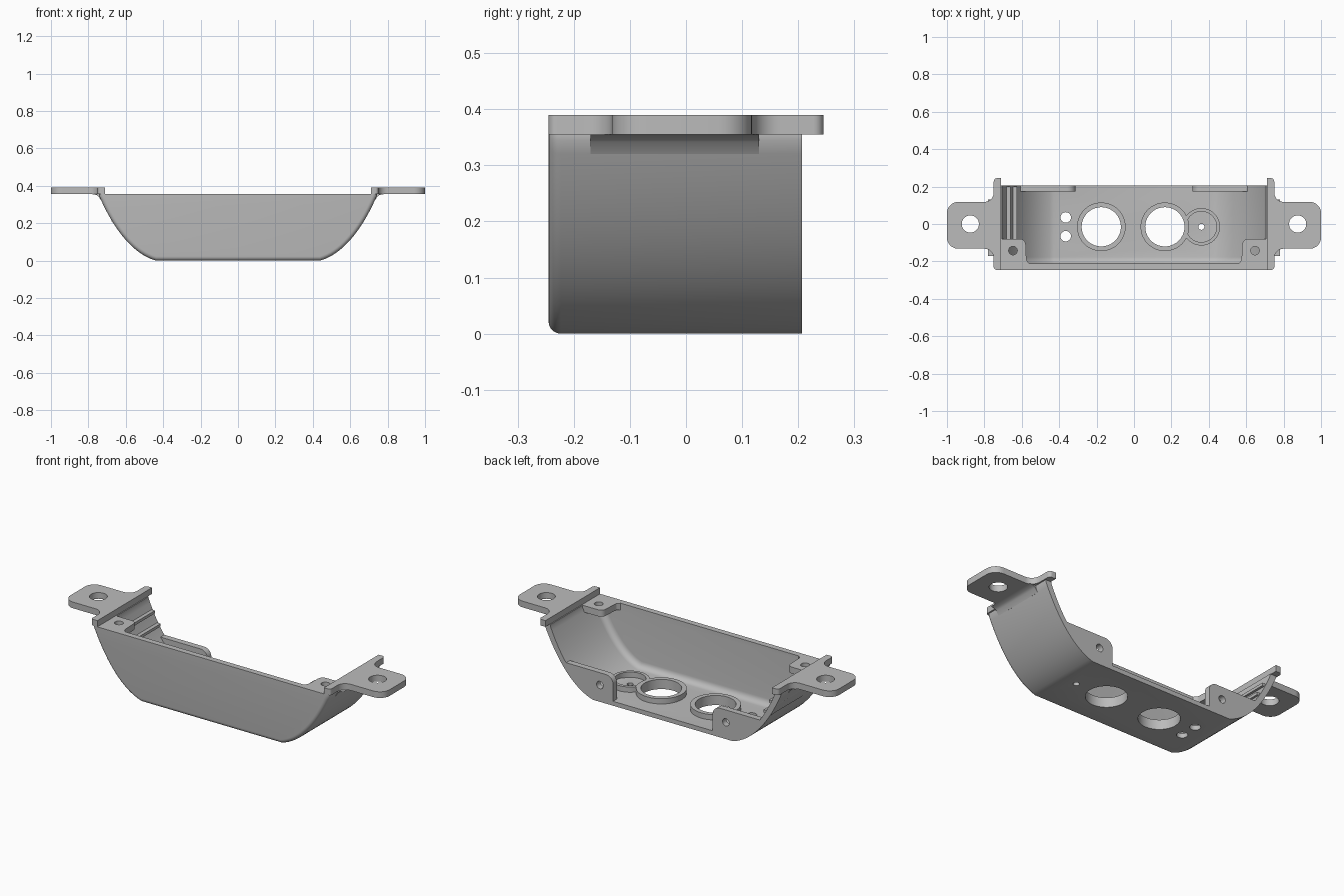
import bpy, bmesh, math
from mathutils import Vector
from mathutils.geometry import interpolate_bezier

if "Cube" in bpy.data.objects:
    bpy.data.objects.remove(bpy.data.objects["Cube"], do_unlink=True)

grey = bpy.data.materials.new("plain grey")
grey.use_nodes = True
COLOUR = (0.5, 0.5, 0.5, 1)
grey.diffuse_color = COLOUR
grey.node_tree.nodes["Principled BSDF"].inputs["Base Color"].default_value = COLOUR

FRONT, BACK, RIM, TOP = -0.245, 0.207, 0.355, 0.39


def rounded(corners, steps=8):
    """Outline from (u, v, radius) corners, each replaced by an arc."""
    out = []
    for i, (u, v, r) in enumerate(corners):
        p = Vector((u, v))
        if not r:
            out.append(p)
            continue
        a = (Vector(corners[i - 1][:2]) - p).normalized()
        b = (Vector(corners[(i + 1) % len(corners)][:2]) - p).normalized()
        half = a.angle(b) / 2
        d = r / math.tan(half)
        k = d * (1 - 4 / 3 * math.tan((math.pi / 2 - half) / 2) * math.tan(half))
        out += interpolate_bezier(p + a * d, p + a * k, p + b * k, p + b * d, steps)
    return [(q[0], q[1]) for q in out]


def prism(name, outline, lo, hi, axis="y", bevel=0):
    """Extrude an outline along y or z; optionally round the front edge below the rim."""
    bm = bmesh.new()
    place = (lambda u, v: (u, lo, v)) if axis == "y" else (lambda u, v: (u, v, lo))
    face = bm.faces.new([bm.verts.new(place(u, v)) for u, v in outline])
    ext = bmesh.ops.extrude_face_region(bm, geom=[face])
    step = Vector((0, hi - lo, 0)) if axis == "y" else Vector((0, 0, hi - lo))
    bmesh.ops.translate(bm, vec=step,
                        verts=[g for g in ext["geom"] if isinstance(g, bmesh.types.BMVert)])
    bmesh.ops.recalc_face_normals(bm, faces=bm.faces)
    if bevel:
        edges = [e for e in bm.edges if all(abs(v.co.y - lo) < 1e-5 for v in e.verts)
                 and min(v.co.z for v in e.verts) < RIM - 0.001]
        bmesh.ops.bevel(bm, geom=edges, offset=bevel, segments=5, profile=0.5, affect="EDGES")
    mesh = bpy.data.meshes.new(name)
    bm.to_mesh(mesh)
    bm.free()
    mesh.materials.append(grey)
    ob = bpy.data.objects.new(name, mesh)
    bpy.context.collection.objects.link(ob)
    return ob


def disc(u, v, r, n=40):
    return [(u + r * math.cos(2 * math.pi * i / n), v + r * math.sin(2 * math.pi * i / n))
            for i in range(n)]


def box(u0, u1, v0, v1):
    return [(u0, v0), (u1, v0), (u1, v1), (u0, v1)]


def activate(ob):
    bpy.ops.object.select_all(action="DESELECT")
    ob.select_set(True)
    bpy.context.view_layer.objects.active = ob


def cut(ob, *cutters):
    activate(ob)
    for c in cutters:
        c.hide_render = True
        mod = ob.modifiers.new("cut", "BOOLEAN")
        mod.operation, mod.solver, mod.object = "DIFFERENCE", "EXACT", c
        bpy.ops.object.modifier_apply(modifier=mod.name)
        bpy.data.objects.remove(c, do_unlink=True)
    return ob


def trough(a, b, c, d, top):
    """Symmetric cross-section with curved flanks."""
    side = [(p[0], p[1]) for p in interpolate_bezier(*[Vector(q) for q in (a, b, c, d)], 20)]
    side.append((d[0], top))
    return side + [(-u, v) for u, v in reversed(side)]


# Curved tray, hollowed out and open at the back
body = prism("tray_body", trough((0.44, 0), (0.575, 0.04), (0.675, 0.19), (0.742, 0.345), RIM),
             FRONT, BACK, bevel=0.022)
cut(body, prism("cavity", trough((0.43, 0.025), (0.555, 0.065), (0.645, 0.2), (0.705, 0.345), 0.6),
                -0.212, 0.4, bevel=0.035))

# Floor openings with raised collars
PORT_Y = -0.015
ports = [("left_port", 0.165, 0.13, 0.105), ("right_port", -0.175, 0.13, 0.105),
         ("small_socket", 0.36, 0.1, 0.082)]
floor_holes = [(x, PORT_Y, r) for _, x, _, r in ports[:2]]
floor_holes += [(0.36, PORT_Y, 0.016), (-0.365, 0.035, 0.028), (-0.365, -0.065, 0.028)]
cut(body, *[prism("hole", disc(*h), -0.1, 0.1, "z") for h in floor_holes])
collars = []
for name, x, outer, inner in ports:
    collar = prism(name + "_collar", disc(x, PORT_Y, outer), 0.015, 0.055, "z")
    bores = [prism("bore", disc(x, PORT_Y, inner), -0.1, 0.2, "z")]
    if name == "small_socket":
        bores.append(prism("bore", disc(0.165, PORT_Y, 0.11), -0.1, 0.2, "z"))
    collars.append(cut(collar, *bores))

parts = [body] + collars
for side, s in (("left", 1), ("right", -1)):
    def flip(pts):
        return [(s * u, v) for u, v in pts]

    # Mounting ear with a crossbar and a bolt hole
    ear = prism(side + "_mounting_ear", flip(rounded([
        (0.71, FRONT, 0), (0.75, FRONT, 0.015), (0.75, -0.132, 0.05), (1, -0.132, 0.06),
        (1, 0.118, 0.06), (0.75, 0.118, 0.05), (0.75, 0.245, 0.018), (0.71, 0.245, 0)])),
        RIM, TOP, "z")
    cut(ear, prism("hole", disc(s * 0.875, 0, 0.046), 0.2, 0.6, "z"))

    # Fillet between the tray flank and the ear
    fillet = prism(side + "_ear_fillet", flip([
        (0.72, 0.32), (0.731, 0.32), (0.745, 0.342), (0.757, 0.351), (0.78, RIM), (0.72, RIM)]),
        -0.17, 0.13)

    # Corner boss under the rim with a screw hole
    boss = prism(side + "_corner_boss", flip(rounded([
        (0.715, -0.225, 0), (0.545, -0.225, 0), (0.575, -0.195, 0.02), (0.58, -0.08, 0.03),
        (0.715, -0.08, 0)])), 0.318, RIM, "z")
    cut(boss, prism("hole", disc(s * 0.647, -0.142, 0.023), 0.2, 0.6, "z"))

    # Upright screw tab at the open back
    tab = prism(side + "_back_tab", flip(rounded([
        (0.312, 0.015, 0), (0.312, 0.165, 0.045), (0.632, 0.165, 0), (0.575, 0.09, 0),
        (0.49, 0.028, 0), (0.44, 0.012, 0)])), 0.173, BACK)
    cut(tab, prism("hole", disc(s * 0.395, 0.095, 0.021), 0, 0.4))
    parts += [ear, fillet, boss, tab]

# Ledges on the inside of the right flank
for name, near, far, z in (("upper_ledge", 0.66, 0.71, 0.275), ("lower_ledge", 0.625, 0.675, 0.21)):
    parts.append(prism(name, box(-far, -near, z, z + 0.016), -0.08, 0.2))

for ob in parts:
    activate(ob)
    bpy.ops.object.shade_smooth_by_angle(angle=math.radians(30))
